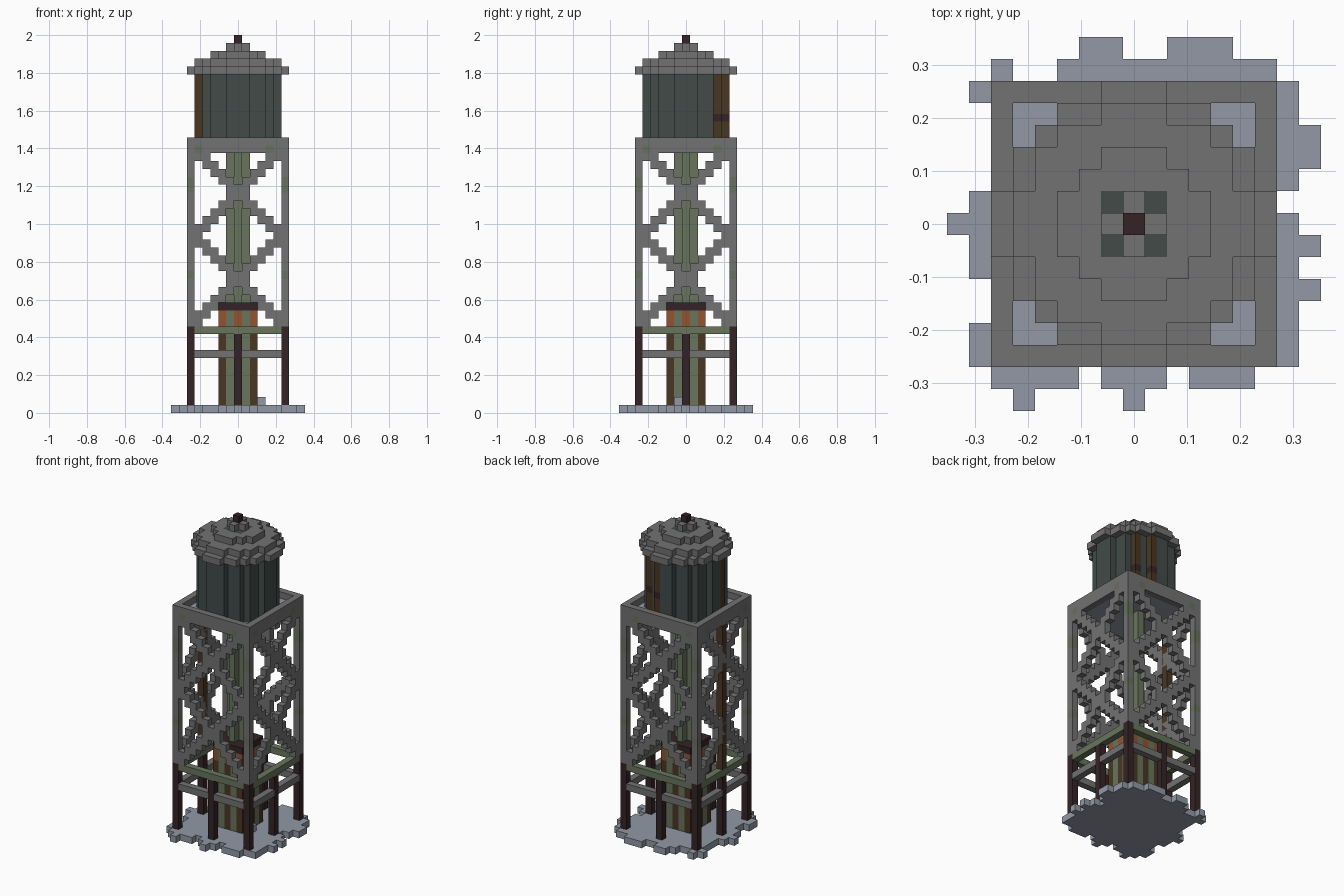
import bpy
import bmesh
from mathutils import Vector

U = 1 / 24  # size of one block

if "Cube" in bpy.data.objects:
    bpy.data.objects.remove(bpy.data.objects["Cube"])


def make_material(name, hex_code):
    def linear(c):
        return c / 12.92 if c <= 0.04045 else ((c + 0.055) / 1.055) ** 2.4
    rgb = [linear(b / 255) for b in bytes.fromhex(hex_code)]
    m = bpy.data.materials.new(name)
    m.use_nodes = True
    m.diffuse_color = (*rgb, 1)
    m.node_tree.nodes["Principled BSDF"].inputs["Base Color"].default_value = (*rgb, 1)
    return m


PALETTE = {name: make_material(name, code) for name, code in {
    "steel_grey": "727272", "concrete": "9299A5", "tank_teal": "424B49",
    "dark_maroon": "352426", "rust_brown": "4A3622", "rust_orange": "92532F",
    "pale_green": "68755D", "moss": "69705F"}.items()}

SIDES = [Vector(s) for s in ((1, 0, 0), (-1, 0, 0), (0, 1, 0), (0, -1, 0), (0, 0, 1), (0, 0, -1))]


def build(name, cells):
    """Turn a dictionary of block -> colour into one mesh of outer faces."""
    names = sorted(set(cells.values()))
    bm = bmesh.new()
    for cell, colour in cells.items():
        centre = Vector(cell) + Vector((0, 0, 0.5))
        for n in SIDES:
            if tuple(int(a + b) for a, b in zip(cell, n)) in cells:
                continue
            a = Vector((n.y, n.z, n.x)) / 2
            b = n.cross(a)
            quad = [bm.verts.new((centre + n / 2 + p) * U)
                    for p in (a + b, b - a, -a - b, a - b)]
            f = bm.faces.new(quad)
            f.material_index = names.index(colour)
            f.normal_update()
            if f.normal.dot(n) < 0:
                f.normal_flip()
    bmesh.ops.remove_doubles(bm, verts=bm.verts, dist=U / 100)
    bmesh.ops.dissolve_limit(bm, angle_limit=0.01, verts=bm.verts, edges=bm.edges,
                             delimit={'MATERIAL'})
    mesh = bpy.data.meshes.new(name)
    bm.to_mesh(mesh)
    bm.free()
    for n in names:
        mesh.materials.append(PALETTE[n])
    obj = bpy.data.objects.new(name, mesh)
    bpy.context.collection.objects.link(obj)


def span(a, b):
    return range(a, b + 1)


def square(r):
    return [(x, y) for x in span(-r, r) for y in span(-r, r)]


def ring(r):
    return [(x, y) for x, y in square(r) if max(abs(x), abs(y)) == r]


def disc(r):
    return [(x, y) for x, y in square(r) if x * x + y * y <= (r + 0.2) ** 2]


def stack(points, low, high, colour):
    return {(x, y, z): colour for x, y in points for z in span(low, high)}


CORNERS = [(x, y) for x in (-6, 6) for y in (-6, 6)]
MIDDLES = [(6, 0), (-6, 0), (0, 6), (0, -6)]

# Ground slab with a ragged edge
slab = square(6)
for y, runs in {7: [(-6, -6), (-3, 6)], 8: [(-2, -1), (2, 4)],
                -7: [(-6, -3), (-1, 1), (3, 5)], -8: [(-5, -5), (0, 0)]}.items():
    slab += [(x, y) for a, b in runs for x in span(a, b)]
for x, runs in {7: [(2, 6), (-6, 0)], 8: [(3, 4), (-1, -1), (-3, -3)],
                -7: [(6, 6), (-2, 1), (-6, -5)], -8: [(0, 0)]}.items():
    slab += [(x, y) for a, b in runs for y in span(a, b)]
base = stack(slab, 0, 0, "concrete")
base[(3, -1, 1)] = "concrete"
build("ground_slab", base)

# Legs and the two rings of beams that tie them
build("legs", stack(CORNERS, 1, 10, "dark_maroon") | stack(MIDDLES, 1, 9, "dark_maroon"))
build("lower_beams", stack([p for p in ring(6) if p not in CORNERS + MIDDLES], 7, 7, "steel_grey"))
build("upper_beams", stack([p for p in ring(6) if p not in CORNERS], 10, 10, "pale_green"))

# Tower frame: corner posts, two crosses on each side, top rim
frame = stack(CORNERS, 11, 32, "steel_grey")
for bottom in (11, 22):
    for i in span(-5, 5):
        for lift in (0, 1):
            for slope in (-1, 1):
                z = bottom + 5 + slope * i + lift
                for s in (-6, 6):
                    frame[(i, s, z)] = frame[(s, i, z)] = "steel_grey"
frame |= stack(ring(6), 33, 34, "steel_grey")
for x, y in CORNERS:
    for z in (17, 18, 28, 29):
        if (x + y + z) % 4 < 2:
            frame[(x, y, z)] = "moss"
for s in (-6, 6):
    for i in (-5, 4):
        frame[(i, s, 33)] = frame[(s, i, 33)] = "moss"
build("tower_frame", frame)

# Rusty pipe in the middle of one side
build("side_pipe", stack([(-7 + 1, 0)], 11, 32, "rust_brown"))

# Platform under the tank
build("platform", stack(square(5), 33, 33, "concrete"))

# Central riser pipe and the staved housing round its foot
build("riser_pipe", stack(disc(1), 14, 32, "pale_green"))
housing = {}
for x, y in square(2):
    stave = (x + y) % 2 == 0
    housing |= stack([(x, y)], 1, 10, "rust_brown" if stave else "pale_green")
    housing |= stack([(x, y)], 11, 12, "rust_orange" if stave else "pale_green")
housing |= stack(square(2), 13, 13, "dark_maroon")
build("riser_housing", housing)

# Tank with rusted staves
tank = stack(disc(5), 34, 42, "tank_teal")
tank |= stack([(3, 4), (1, 5), (-5, -1)], 34, 42, "rust_brown")
tank |= stack([(3, 4), (1, 5)], 37, 37, "dark_maroon")
build("tank", tank)

# Stepped roof and finial
roof = {}
for z, r in enumerate((6, 5, 3, 1), 43):
    roof |= stack(disc(r), z, z, "steel_grey")
roof |= stack([(x, y) for x in (-1, 1) for y in (-1, 1)], 45, 45, "tank_teal")
build("roof", roof)
build("finial", stack([(0, 0)], 47, 47, "dark_maroon"))
